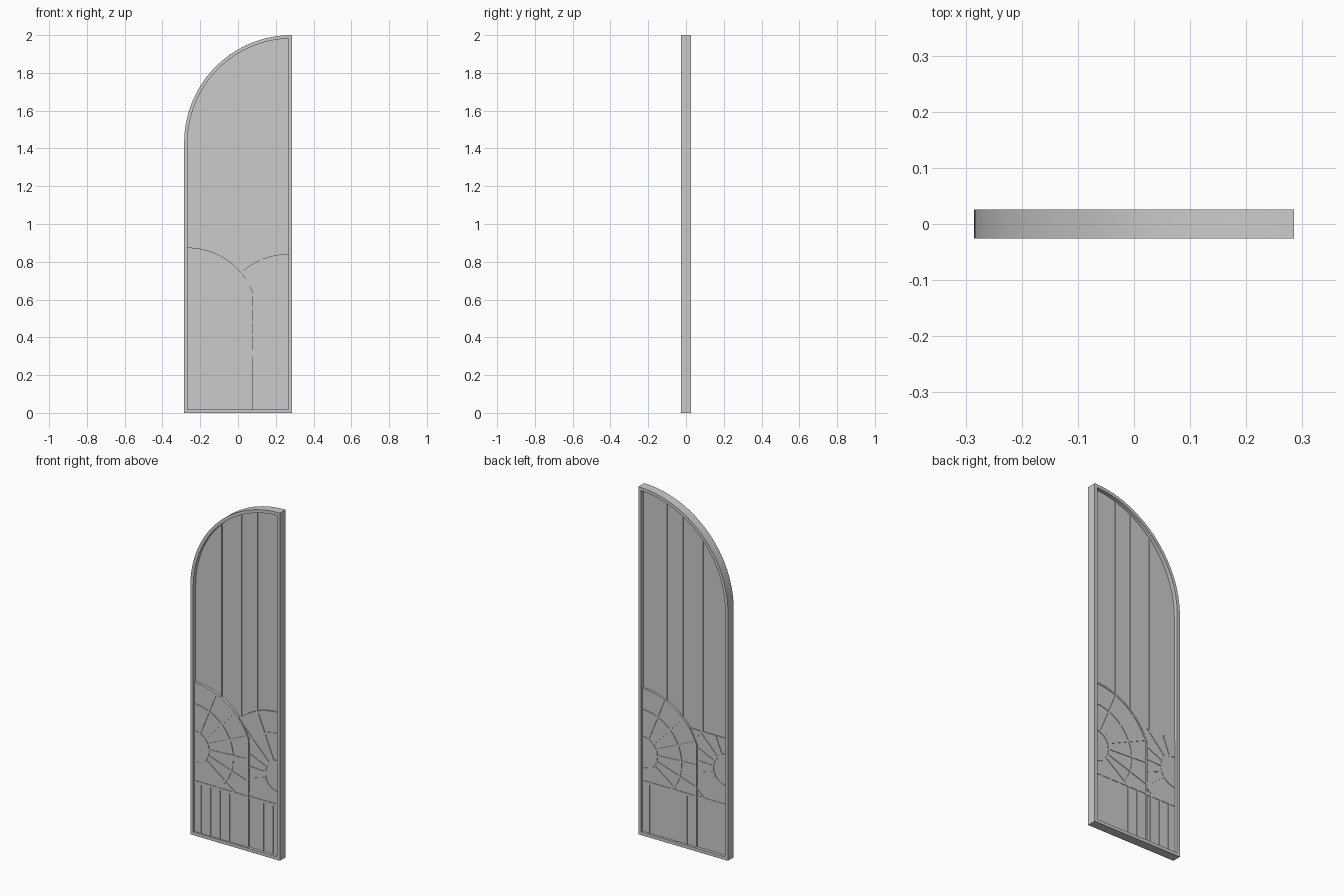
import bpy, bmesh
from math import sin, cos, radians, sqrt, pi

if "Cube" in bpy.data.objects:
    bpy.data.objects.remove(bpy.data.objects["Cube"])

HW, CZ, T = 0.285, 1.43, 0.018     # half width, arch spring height, frame width
RI = 0.57 - T                      # inner arch radius
IN = HW - T
EDGE = 0.345                       # width of a fan panel
R = 0.371                          # outer fan radius
RAIL = 0.305                       # height of the horizontal rail
W = 0.010                          # glazing bar width


def outline(o):
    """Quarter-arched outline, inset by o."""
    r = 0.57 - o
    end = pi / 2 + (math_asin(o / r) if o else 0)
    arc = [pi + (end - pi) * i / 32 for i in range(33)]
    return ([(-HW + o, o)] + [(HW + r * cos(a), CZ + r * sin(a)) for a in arc]
            + [(HW - o, o)])


def math_asin(v):
    from math import asin
    return asin(v)


def to_object(name, bm):
    bmesh.ops.recalc_face_normals(bm, faces=bm.faces)
    me = bpy.data.meshes.new(name)
    bm.to_mesh(me)
    bm.free()
    ob = bpy.data.objects.new(name, me)
    bpy.context.collection.objects.link(ob)
    return ob


def add_prism(bm, pts, y0, y1):
    a = [bm.verts.new((x, y0, z)) for x, z in pts]
    b = [bm.verts.new((x, y1, z)) for x, z in pts]
    bm.faces.new(a)
    bm.faces.new(b[::-1])
    for i in range(len(a)):
        j = (i + 1) % len(a)
        bm.faces.new((a[i], a[j], b[j], b[i]))


def prism(name, pts, y0, y1):
    bm = bmesh.new()
    add_prism(bm, pts, y0, y1)
    return to_object(name, bm)


def strip(p, q, w=W):
    """Outline of a straight bar from p to q."""
    dx, dz = q[0] - p[0], q[1] - p[1]
    l = sqrt(dx * dx + dz * dz)
    nx, nz = -dz / l * w / 2, dx / l * w / 2
    return [(p[0] + nx, p[1] + nz), (q[0] + nx, q[1] + nz),
            (q[0] - nx, q[1] - nz), (p[0] - nx, p[1] - nz)]


def band(bm, place, r, a0, a1, y0, y1, n=20):
    """Curved bar lying just inside radius r."""
    ang = [radians(a0 + (a1 - a0) * i / n) for i in range(n + 1)]
    for a, b in zip(ang, ang[1:]):
        add_prism(bm, [place(r * cos(a), r * sin(a)), place(r * cos(b), r * sin(b)),
                       place((r - W) * cos(b), (r - W) * sin(b)),
                       place((r - W) * cos(a), (r - W) * sin(a))], y0, y1)


def fan(name, side, cz, y0, y1):
    """Fan panel springing from one side; side -1 left, +1 right."""
    place = lambda u, v: (side * (IN - u), cz + v)
    drop = cz - T
    a_end = math_asin(sqrt(R * R - EDGE * EDGE) / R)
    arc = [pi / 2 + (a_end - pi / 2) * i / 20 for i in range(21)]
    pts = [place(0, -drop)] + [place(R * cos(a), R * sin(a)) for a in arc] + [place(EDGE, -drop)]
    prism(name + "_panel", pts, y0, y1)


def bars(name, side, cz, y0, y1):
    """Sunburst bars, rail and lower slats of one fan."""
    place = lambda u, v: (side * (IN - u), cz + v)
    bm = bmesh.new()
    low = RAIL - cz
    a_end = math_asin(sqrt(R * R - EDGE * EDGE) / R) * 180 / pi
    band(bm, place, R, a_end, 90, y0, y1)
    band(bm, place, 0.095, -90, 90, y0, y1)
    band(bm, place, 0.25, -math_asin(-low / 0.25) * 180 / pi, 90, y0, y1)
    for d in (68, 46, 24, 3, -18, -37):
        c, s = cos(radians(d)), sin(radians(d))
        l = min(R - W / 2, (EDGE - W / 2) / c)
        if s < 0:
            l = min(l, low / s)
        add_prism(bm, strip(place(0.09 * c, 0.09 * s), place(l * c, l * s)), y0, y1)
    add_prism(bm, strip(place(0, low), place(EDGE, low), 0.014), y0, y1)
    top = sqrt(R * R - EDGE * EDGE)
    add_prism(bm, strip(place(EDGE - W / 2, T - cz), place(EDGE - W / 2, top)), y0, y1)
    for i in range(1, 6):
        u = i * 0.06 - 0.02
        add_prism(bm, strip(place(u, T - cz), place(u, low)), y0, y1)
    return to_object(name + "_bars", bm)


# Outer frame
bm = bmesh.new()
loops = [[bm.verts.new((x, y, z)) for x, z in outline(o)]
         for o, y in ((0, -0.026), (0, 0.026), (T, 0.026), (T, -0.026))]
n = len(loops[0])
for k in range(4):
    A, B = loops[k], loops[(k + 1) % 4]
    for i in range(n):
        j = (i + 1) % n
        bm.faces.new((A[i], A[j], B[j], B[i]))
frame = to_object("frame", bm)
bpy.context.view_layer.objects.active = frame
frame.select_set(True)
bpy.ops.object.shade_smooth_by_angle(angle=radians(30))

# Upper pane and lower backing plate
prism("pane", outline(T), -0.003, 0.003)
prism("lower_plate", [(-IN, T), (IN, T), (IN, 0.69), (-IN, 0.69)], -0.002, 0.008)

# Upright battens over the pane
for i, x in enumerate((-0.105, 0.022, 0.122)):
    top = CZ + sqrt(RI * RI - (x - HW) ** 2)
    prism("batten_%d" % (i + 1), strip((x, 0.66), (x, top), 0.014), -0.008, 0.0075)

# Overlapping fans: left stands forward, right stands out at the back
fan("left_fan", -1, 0.504, -0.015, 0.002)
bars("left_fan", -1, 0.504, -0.018, -0.014)
fan("right_fan", 1, 0.47, -0.009, 0.012)
bars("right_fan", 1, 0.47, -0.012, 0.015)

# Left fan bars showing at the back of the plate
back = bars("left_fan_back", -1, 0.504, 0.002, 0.0105)
bm = bmesh.new()
bm.from_mesh(back.data)
bmesh.ops.bisect_plane(bm, geom=bm.verts[:] + bm.edges[:] + bm.faces[:],
                       plane_co=(0, 0, 0.69), plane_no=(0, 0, 1), clear_outer=True)
bm.to_mesh(back.data)
bm.free()
